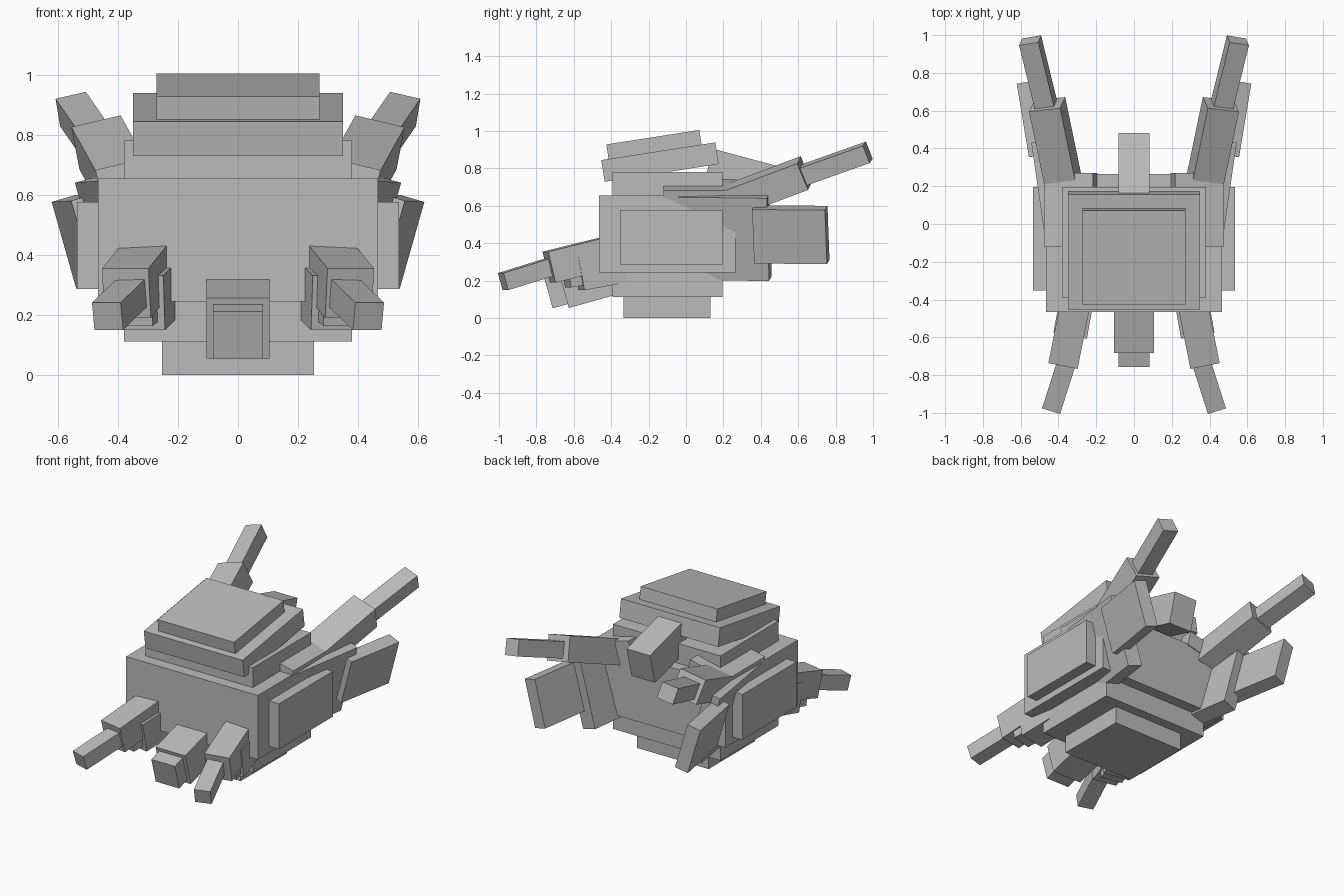
import bpy, math
from mathutils import Vector, Matrix

if "Cube" in bpy.data.objects:
    bpy.data.objects.remove(bpy.data.objects["Cube"])

grey = bpy.data.materials.new("plain_grey")
grey.diffuse_color = (0.5, 0.5, 0.5, 1)
grey.use_nodes = True
grey.node_tree.nodes["Principled BSDF"].inputs["Base Color"].default_value = grey.diffuse_color


def block(name, matrix):
    """Unit cube placed by a full matrix."""
    bpy.ops.mesh.primitive_cube_add(size=1)
    o = bpy.context.object
    o.name = name
    o.data.transform(matrix)
    o.data.materials.append(grey)
    return o


def box(name, lo, hi):
    """Upright box between two corners."""
    lo, hi = Vector(lo), Vector(hi)
    return block(name, Matrix.Translation((lo + hi) / 2) @ Matrix.Diagonal((*(hi - lo), 1)))


def slab(name, centre, size, pitch=0, roll=0):
    """Box turned about x (pitch) and y (roll), in degrees."""
    turn = Matrix.Rotation(math.radians(roll), 4, 'Y') @ Matrix.Rotation(math.radians(pitch), 4, 'X')
    return block(name, Matrix.Translation(centre) @ turn @ Matrix.Diagonal((*size, 1)))


def beam(name, start, end, width, height, slope=0.0, mirror=True):
    """Box from start to end; slope is how far its side axis drops outward."""
    for side in ((1, -1) if mirror else (1,)):
        a = Vector((start[0] * side, start[1], start[2]))
        b = Vector((end[0] * side, end[1], end[2]))
        d = (b - a).normalized()
        # side axis at right angles to the beam, keeping its slope seen from the front
        s = Vector((1, 0, -slope * side))
        s.y = -(d.x + s.z * d.z) / d.y
        s.normalize()
        u = s.cross(d)
        if u.z < 0:
            s, u = -s, -u
        m = Matrix((s * width, d * (b - a).length, u * height)).transposed().to_4x4()
        m.translation = (a + b) / 2
        suffix = "" if not mirror else ("_right" if side > 0 else "_left")
        block(name + suffix, m)


# Stacked body
box("body", (-0.466, -0.465, 0.245), (0.466, 0.265, 0.655))
box("inner_body", (-0.38, -0.393, 0.112), (0.38, 0.195, 0.782))
box("base", (-0.253, -0.335, 0), (0.253, 0.132, 0.2))
for side, label in ((1, "right"), (-1, "left")):
    x = sorted((0.4 * side, 0.536 * side))
    box("side_panel_" + label, (x[0], -0.352, 0.287), (x[1], 0.195, 0.577))

# Tilted cap layers
slab("cap_lower", (0, -0.139, 0.834), (0.7, 0.617, 0.117), 8.8)
slab("cap_upper", (0, -0.171, 0.925), (0.543, 0.503, 0.085), 8.8)

# Rear tail and front nose
slab("tail", (0, 0.288, 0.763), (0.166, 0.35, 0.2), -15)
beam("nose", (0, -0.32, 0.249), (0, -0.655, 0.155), 0.21, 0.21, mirror=False)
beam("nose_tip", (0, -0.44, 0.215), (0, -0.735, 0.132), 0.166, 0.165, mirror=False)

# Shoulders and rear arms
for side, label in ((1, "right"), (-1, "left")):
    slab("shoulder_" + label, (0.335 * side, 0.075, 0.665), (0.265, 0.39, 0.1), 0, 13.5 * side)
beam("rear_arm", (0.37, 0.2, 0.613), (0.46, 0.633, 0.775), 0.17, 0.155, 0.24)
beam("rear_arm_tip", (0.46, 0.605, 0.756), (0.55, 0.972, 0.886), 0.105, 0.1, 0.23)

# Rear side wings
beam("wing", (0.353, -0.11, 0.44), (0.433, 0.445, 0.433), 0.1, 0.46, 0.29)
beam("wing_tip", (0.475, 0.366, 0.448), (0.54, 0.755, 0.444), 0.085, 0.3, 0.29)

# Front arms and the small limbs beneath them
beam("front_arm", (0.296, -0.35, 0.367), (0.372, -0.732, 0.272), 0.158, 0.17)
beam("front_arm_tip", (0.324, -0.63, 0.303), (0.435, -0.978, 0.195), 0.1, 0.095)
beam("front_limb", (0.285, -0.3, 0.29), (0.335, -0.575, 0.24), 0.18, 0.185)
beam("front_limb_tip", (0.31, -0.45, 0.255), (0.355, -0.64, 0.22), 0.14, 0.115)
